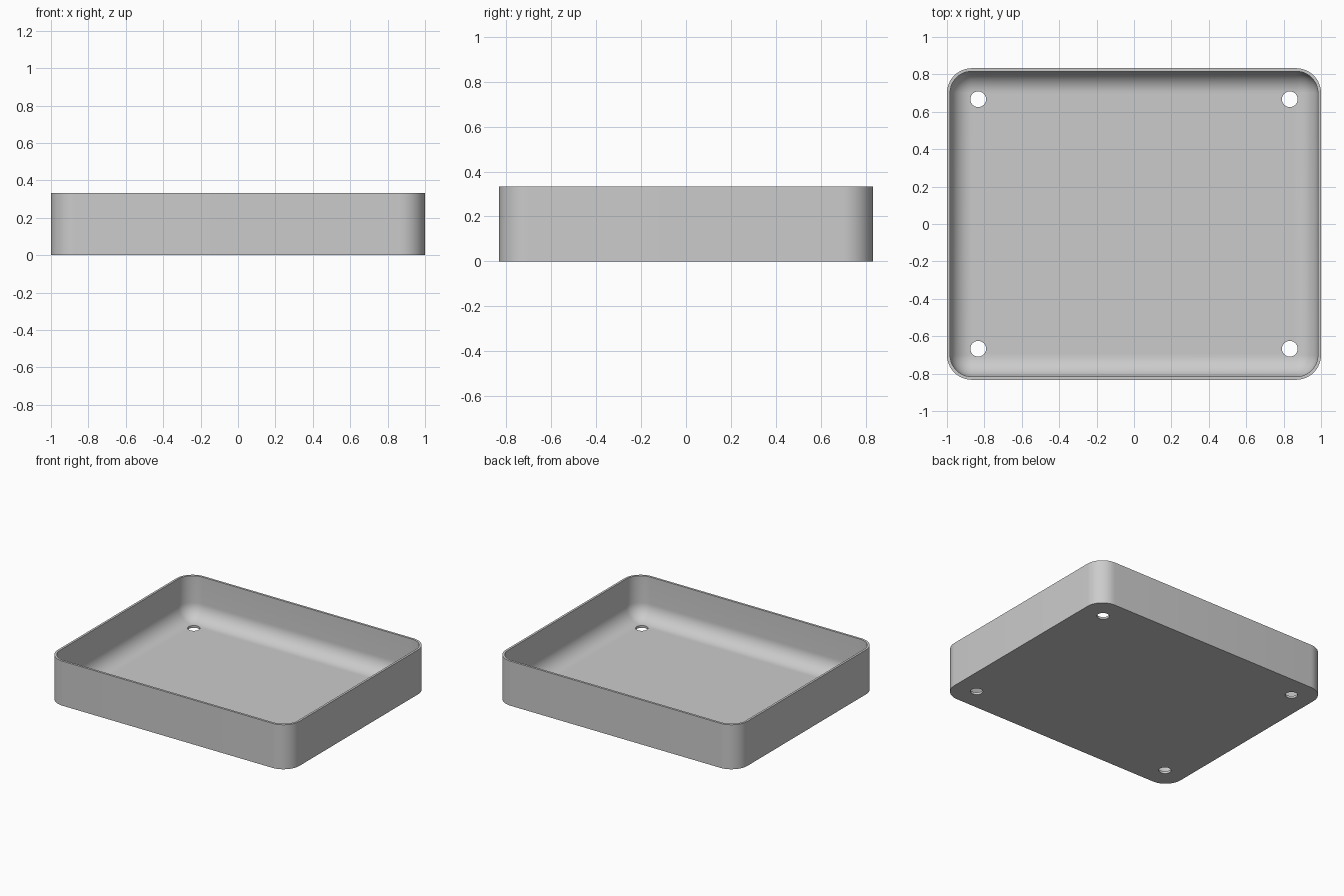
import bpy, bmesh
from math import cos, sin, pi

if "Cube" in bpy.data.objects:
    bpy.data.objects.remove(bpy.data.objects["Cube"], do_unlink=True)

HX, HY, HEIGHT = 1.0, 0.833, 0.333
WALL, CORNER, STEPS = 0.0167, 0.133, 12

grey = bpy.data.materials.new("light_grey")
grey.use_nodes = True
colour = (0.6, 0.6, 0.6, 1)
grey.diffuse_color = colour
grey.node_tree.nodes["Principled BSDF"].inputs["Base Color"].default_value = colour


def ring(bm, inset, z):
    """Rounded rectangle of vertices, inset from the outer wall."""
    r = CORNER - inset
    verts = []
    for q, (sx, sy) in enumerate(((1, 1), (-1, 1), (-1, -1), (1, -1))):
        for i in range(STEPS + 1):
            a = (q + i / STEPS) * pi / 2
            verts.append(bm.verts.new((sx * (HX - CORNER) + r * cos(a),
                                       sy * (HY - CORNER) + r * sin(a), z)))
    return verts


# Tray shell: outer wall, rim, inner wall and the fillet down to the floor
bm = bmesh.new()
fillet = CORNER - WALL
profile = [(0, 0), (0, HEIGHT), (WALL, HEIGHT)]
for i in range(STEPS + 1):
    a = i / STEPS * pi / 2
    profile.append((WALL + fillet * (1 - cos(a)), WALL + fillet * (1 - sin(a))))
rings = [ring(bm, inset, z) for inset, z in profile]
for low, high in zip(rings, rings[1:]):
    for i in range(len(low)):
        j = (i + 1) % len(low)
        bm.faces.new((low[i], low[j], high[j], high[i]))
bm.faces.new(rings[0][::-1])
bm.faces.new(rings[-1])
bmesh.ops.remove_doubles(bm, verts=bm.verts, dist=0.0001)
bmesh.ops.recalc_face_normals(bm, faces=bm.faces)
mesh = bpy.data.meshes.new("tray")
bm.to_mesh(mesh)
bm.free()
mesh.materials.append(grey)
tray = bpy.data.objects.new("tray", mesh)
bpy.context.collection.objects.link(tray)

# Four screw holes through the floor
for sx in (-1, 1):
    for sy in (-1, 1):
        bpy.ops.mesh.primitive_cylinder_add(vertices=32, radius=0.042, depth=0.2,
                                            location=(sx * 0.833, sy * 0.667, 0))
        cutter = bpy.context.object
        cutter.name = "hole_cutter"
        cutter.hide_render = True
        cutter.data.materials.append(grey)
        cut = tray.modifiers.new("screw_hole", "BOOLEAN")
        cut.operation = "DIFFERENCE"
        cut.solver = "EXACT"
        cut.object = cutter
        bpy.context.view_layer.objects.active = tray
        bpy.ops.object.modifier_apply(modifier=cut.name)
        bpy.data.objects.remove(cutter, do_unlink=True)

# Smooth corners and fillet, crisp rim and hole edges
bpy.ops.object.select_all(action="DESELECT")
tray.select_set(True)
bpy.context.view_layer.objects.active = tray
bpy.ops.object.shade_smooth_by_angle(angle=pi / 6)
